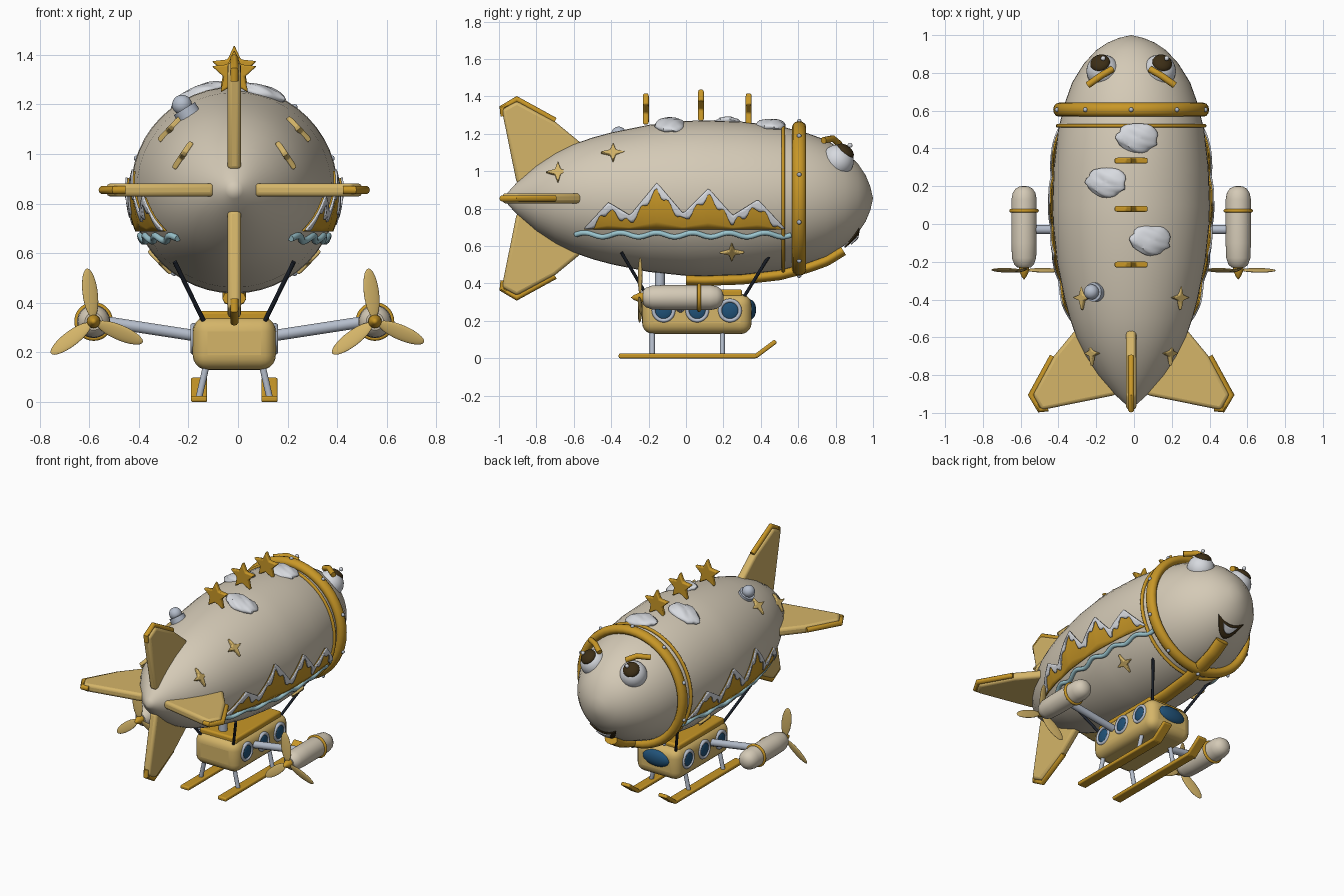
import bpy, bmesh, math
from mathutils import Vector, Matrix

if "Cube" in bpy.data.objects:
    bpy.data.objects.remove(bpy.data.objects["Cube"])
ZC, CX = 0.855, -0.015   # hull axis height, overall sideways shift
parts = []


def material(name, *rgb):
    m = bpy.data.materials.new(name)
    m.use_nodes = True
    m.diffuse_color = (*rgb, 1)
    m.node_tree.nodes["Principled BSDF"].inputs["Base Color"].default_value = (*rgb, 1)
    return m


cream = material("cream", .66, .59, .47)
pale_gold = material("pale gold", .66, .46, .14)
gold = material("deep gold", .58, .31, .02)
silver = material("silver", .46, .51, .6)
white = material("soft white", .68, .7, .74)
glass = material("navy glass", .015, .085, .19)
water = material("pale blue", .33, .56, .62)
brown = material("dark brown", .045, .027, .008)
black = material("cable black", .012, .016, .025)


def lerp(table, x):
    for (x0, y0), (x1, y1) in zip(table, table[1:]):
        if x0 <= x <= x1:
            return y0 + (y1 - y0) * (x - x0) / (x1 - x0)
    return table[0][1] if x < table[0][0] else table[-1][1]


def finish(name, bm, mat, matrix=Matrix(), bevel=0, segments=3):
    bmesh.ops.recalc_face_normals(bm, faces=bm.faces)
    me = bpy.data.meshes.new(name)
    bm.to_mesh(me)
    bm.free()
    ob = bpy.data.objects.new(name, me)
    bpy.context.collection.objects.link(ob)
    me.materials.append(mat)
    ob.matrix_world = matrix
    if bevel:
        mod = ob.modifiers.new("round", 'BEVEL')
        mod.width, mod.segments, mod.limit_method = bevel, segments, 'ANGLE'
    parts.append(ob)


def at(x, y, z):
    return Matrix.Translation((x, y, z))


def facing(loc, n):
    return Matrix.Translation(loc) @ Vector(n).to_track_quat('Z', 'Y').to_matrix().to_4x4()


def revolve(name, profile, mat, matrix=Matrix(), n=32):
    # spin (y, radius) points about the local y axis
    bm = bmesh.new()
    rings = [[bm.verts.new((r * math.sin(k * math.tau / n), y, r * math.cos(k * math.tau / n)))
              for k in range(n)] for y, r in profile]
    for a, b in zip(rings, rings[1:]):
        for k in range(n):
            bm.faces.new((a[k], a[k - 1], b[k - 1], b[k]))
    bmesh.ops.remove_doubles(bm, verts=bm.verts, dist=1e-5)
    finish(name, bm, mat, matrix)


def hoop(name, radius, half_w, half_t, mat, matrix):
    pts = [(half_w * math.cos(a * math.tau / 12), radius + half_t * math.sin(a * math.tau / 12)) for a in range(13)]
    revolve(name, pts, mat, matrix, 48)


def ball(name, scale, mat, matrix, lumps=0):
    bm = bmesh.new()
    bmesh.ops.create_uvsphere(bm, u_segments=28, v_segments=16, radius=1)
    for v in bm.verts:
        x, y, z = v.co
        v.co *= 1 + lumps * (math.sin(5 * x + 2 * y) * math.cos(4 * y - z) + .5 * math.sin(9 * y + 6 * x + 4 * z))
    bmesh.ops.scale(bm, vec=scale, verts=bm.verts)
    finish(name, bm, mat, matrix)


def box(name, size, mat, matrix, bevel, segments=3):
    bm = bmesh.new()
    bmesh.ops.create_cube(bm, size=1)
    bmesh.ops.scale(bm, vec=size, verts=bm.verts)
    finish(name, bm, mat, matrix, bevel, segments)


def prism(name, pts, depth, mat, matrix, bevel):
    bm = bmesh.new()
    face = bm.faces.new([bm.verts.new((x, y, -depth / 2)) for x, y in pts])
    top = bmesh.ops.extrude_face_region(bm, geom=[face], use_keep_orig=True)["geom"]
    bmesh.ops.translate(bm, vec=(0, 0, depth), verts=[v for v in top if isinstance(v, bmesh.types.BMVert)])
    finish(name, bm, mat, matrix, bevel)


def star(n, outer, inner):
    return [((outer, inner)[k % 2] * math.sin(k * math.pi / n), (outer, inner)[k % 2] * math.cos(k * math.pi / n))
            for k in range(2 * n)]


def tube(name, pts, radius, mat, matrix=Matrix()):
    cu = bpy.data.curves.new(name, 'CURVE')
    cu.dimensions, cu.bevel_depth, cu.bevel_resolution, cu.use_fill_caps = '3D', radius, 3, True
    sp = cu.splines.new('POLY')
    sp.points.add(len(pts) - 1)
    for p, co in zip(sp.points, pts):
        p.co = (*co, 1)
    ob = bpy.data.objects.new(name, cu)
    bpy.context.collection.objects.link(ob)
    cu.materials.append(mat)
    ob.matrix_world = matrix
    parts.append(ob)


def sheet(name, nu, nv, fn, mat):
    bm = bmesh.new()
    g = [[bm.verts.new(fn(i / nu, j / nv)) for j in range(nv + 1)] for i in range(nu + 1)]
    for i in range(nu):
        for j in range(nv):
            bm.faces.new((g[i][j], g[i + 1][j], g[i + 1][j + 1], g[i][j + 1]))
    finish(name, bm, mat)
    mod = parts[-1].modifiers.new("thickness", 'SOLIDIFY')
    mod.thickness, mod.offset = .008, 0


# Hull
HULL = [(-.975, 0), (-.95, .035), (-.9, .09), (-.8, .175), (-.7, .24), (-.6, .29), (-.5, .325), (-.4, .352),
        (-.2, .393), (0, .414), (.1, .417), (.3, .41), (.5, .387), (.65, .348), (.75, .312), (.85, .25),
        (.92, .185), (.96, .125), (.985, .065), (1, 0)]
NOSE = [(r, y) for y, r in reversed(HULL) if y > .4]
revolve("hull", HULL, cream, at(0, 0, ZC), 48)


def side(s, y, z, off):
    r = lerp(HULL, y) + off
    return Vector((s * math.sqrt(max(r * r - (z - ZC) ** 2, 0)), y, z))


def outward(p):
    return Vector((p.x, 0, p.z - ZC)).normalized()


# Collar with rivets, thin band and keel strip
hoop("collar", .383, .037, .03, gold, at(0, .605, ZC))
hoop("thin_band", .387, .01, .012, gold, at(0, .52, ZC))
for k in range(10):
    a = k * math.tau / 10
    ball("rivet", (.012,) * 3, silver, at(.413 * math.sin(a), .605, ZC + .413 * math.cos(a)))
keel = [(0, y / 50, ZC - lerp(HULL, y / 50) - .022) for y in range(43)]
tube("keel_strip", keel, .03, gold, Matrix.Diagonal((1.6, 1, 1, 1)))

# Tail fins with edge trim
FIN = [(-.905, .08), (-.985, .475), (-.905, .52), (-.7, .41), (-.53, .27), (-.6, .08)]
STAND = Matrix(((0, 0, 1, 0), (1, 0, 0, 0), (0, 1, 0, 0), (0, 0, 0, 1)))
for k in range(4):
    m = at(0, 0, ZC) @ Matrix.Rotation(k * math.pi / 2, 4, 'Y') @ STAND
    prism("tail_fin", FIN, .054, pale_gold, m, .018)
    tube("fin_trim", [(-.975, .44, 0), (-.982, .485, 0), (-.905, .53, 0), (-.7, .415, 0)], .017, gold, m)

# Top stars, clouds and signal lamp
for y, z in ((-.215, 1.325), (.08, 1.345), (.335, 1.325)):
    prism("top_star", star(5, .095, .045), .032, gold, facing((0, y, z), (0, -1, 0)), .008)
for x, y in ((.035, .455), (-.13, .22), (.105, -.085)):
    p = Vector((x, y, ZC + math.sqrt(lerp(HULL, y) ** 2 - x * x)))
    n = outward(p)
    ball("cloud", (.11, .08, .033), white, at(*p) @ Matrix.Rotation(math.atan2(n.x, n.z), 4, 'Y'), .08)
lamp = Vector((-.195, -.36, ZC + .318))
n = outward(lamp)
stem = facing(lamp, n) @ Matrix.Rotation(math.pi / 2, 4, 'X')
revolve("lamp_base", [(-.03, 0), (-.03, .05), (.012, .05), (.012, 0)], silver, stem)
ball("lamp", (.04,) * 3, silver, at(*(lamp + n * .03)))

RIDGE = [(-.545, .69), (-.415, .83), (-.3, .76), (-.155, .935), (-.015, .77), (.12, .905), (.25, .76),
         (.385, .845), (.53, .69)]


def snow_line(y):
    return max(.692, lerp(RIDGE, y) - .038 - .018 * math.sin(y * 85))


for s in (-1, 1):
    # Sparkles
    for y, z in ((-.39, 1.1), (-.685, .995), (.245, .567)):
        p = side(s, y, z, .003)
        prism("sparkle", star(4, .068, .022), .024, pale_gold, facing(p, outward(p)), .006)

    # Mountains, snow and river on the hull side
    def hill(u, v):
        y = -.545 + 1.075 * u
        return side(s, y, .69 + (lerp(RIDGE, y) - .69) * v, .012)

    def snow(u, v):
        y = -.54 + 1.065 * u
        return side(s, y, snow_line(y) + (lerp(RIDGE, y) + .004 - snow_line(y)) * v, .02)

    sheet("mountains", 86, 6, hill, gold)
    sheet("mountain_snow", 86, 3, snow, white)
    tube("river", [side(s, -.59 + k * .0144, .66 + .011 * math.sin(k * .47), .006) for k in range(81)], .014, water)

    # Eyes and brows
    eye = Vector((s * .15, .81, 1.055))
    look = Vector((s * .2, .6, .75)).normalized()
    ball("eye", (.087,) * 3, white, at(*eye))
    ball("pupil", (.053, .053, .03), brown, facing(eye + look * .068, look))
    ball("eye_glint", (.013,) * 3, white, at(*(eye + look * .09 + Vector((.02, .012, .015)))))
    tube("brow", [(s * .23, .735, 1.165), (s * .16, .785, 1.175), (s * .1, .82, 1.145)], .018, gold)

    # Engine pods, arms and propellers
    x = s * .567
    revolve("engine_pod", [(-.23, 0), (-.23, .035), (-.215, .052), (-.18, .064), (-.1, .067), (.13, .067), (.165, .06),
                           (.187, .045), (.198, .025), (.202, 0)], cream, at(x, 0, .325))
    hoop("pod_ring", .068, .01, .01, gold, at(x, .07, .325))
    tube("engine_arm", [(s * .14, -.03, .265), (s * .53, -.03, .325)], .024, silver)
    revolve("propeller_hub", [(-.295, 0), (-.28, .012), (-.25, .026), (-.22, .028), (-.22, 0)], gold, at(x, 0, .325))
    for k in range(3):
        a = math.radians(97 + 120 * k)
        m = at(x, -.245, .325) @ Matrix.Rotation(-a, 4, 'Y') @ at(.115, 0, 0) @ Matrix.Rotation(.3, 4, 'X')
        ball("propeller_blade", (.1, .008, .032), pale_gold, m)

    # Portholes
    for y in (-.12, .06, .235):
        m = at(s * .163, y, .255) @ Matrix.Rotation(math.pi / 2, 4, 'Z')
        hoop("porthole_frame", .053, .014, .011, silver, m)
        ball("porthole_glass", (.049, .014, .049), glass, m)

    # Landing skids, struts and cables
    box("skid", (.066, .74, .025), gold, at(s * .142, .01, .0125), .008)
    tip = at(s * .142, .425, .05) @ Matrix.Rotation(math.radians(37), 4, 'X')
    box("skid_tip", (.066, .14, .024), gold, tip, .008)
    for y in (-.18, .195):
        tube("skid_strut", [(s * .142, y, .02), (s * .11, y, .16)], .014, silver)
    for y0, y1 in ((-.345, -.2), (.455, .305)):
        tube("cable", [(s * .12, y1, .32), (s * .24, y0, .565)], .009, black)

# Gondola
box("gondola", (.335, .585, .215), pale_gold, at(0, .058, .237), .06, 5)
box("gondola_roof", (.28, .5, .05), gold, at(0, .05, .343), .012)
ball("windshield", (.105, .035, .055), glass, at(0, .34, .26))
tube("gondola_post", [(0, -.14, .35), (0, -.14, .48)], .028, silver)


# Smiling mouth on the nose
def smile(half, top, bottom, bend, off):
    def fn(u, v):
        x = half * (2 * u - 1)
        f = (2 * u - 1) ** 2
        low = bottom + (top - bottom) * f
        d = low + (top - low) * v + bend * f
        return Vector((x, lerp(NOSE, math.hypot(x, d)) + off, ZC + d - off))
    return fn


sheet("mouth", 20, 6, smile(.1, -.19, -.255, .035, .006), brown)
sheet("teeth", 14, 4, smile(.055, -.2, -.232, .012, .013), white)

# Shared finish: real meshes, soft shading with crisp edges, final centring
bpy.context.view_layer.update()
for ob in parts:
    bpy.ops.object.select_all(action='DESELECT')
    ob.select_set(True)
    bpy.context.view_layer.objects.active = ob
    if ob.type == 'CURVE':
        bpy.ops.object.convert(target='MESH')
    bpy.ops.object.shade_smooth_by_angle(angle=math.radians(40))
    bpy.context.object.location.x += CX
